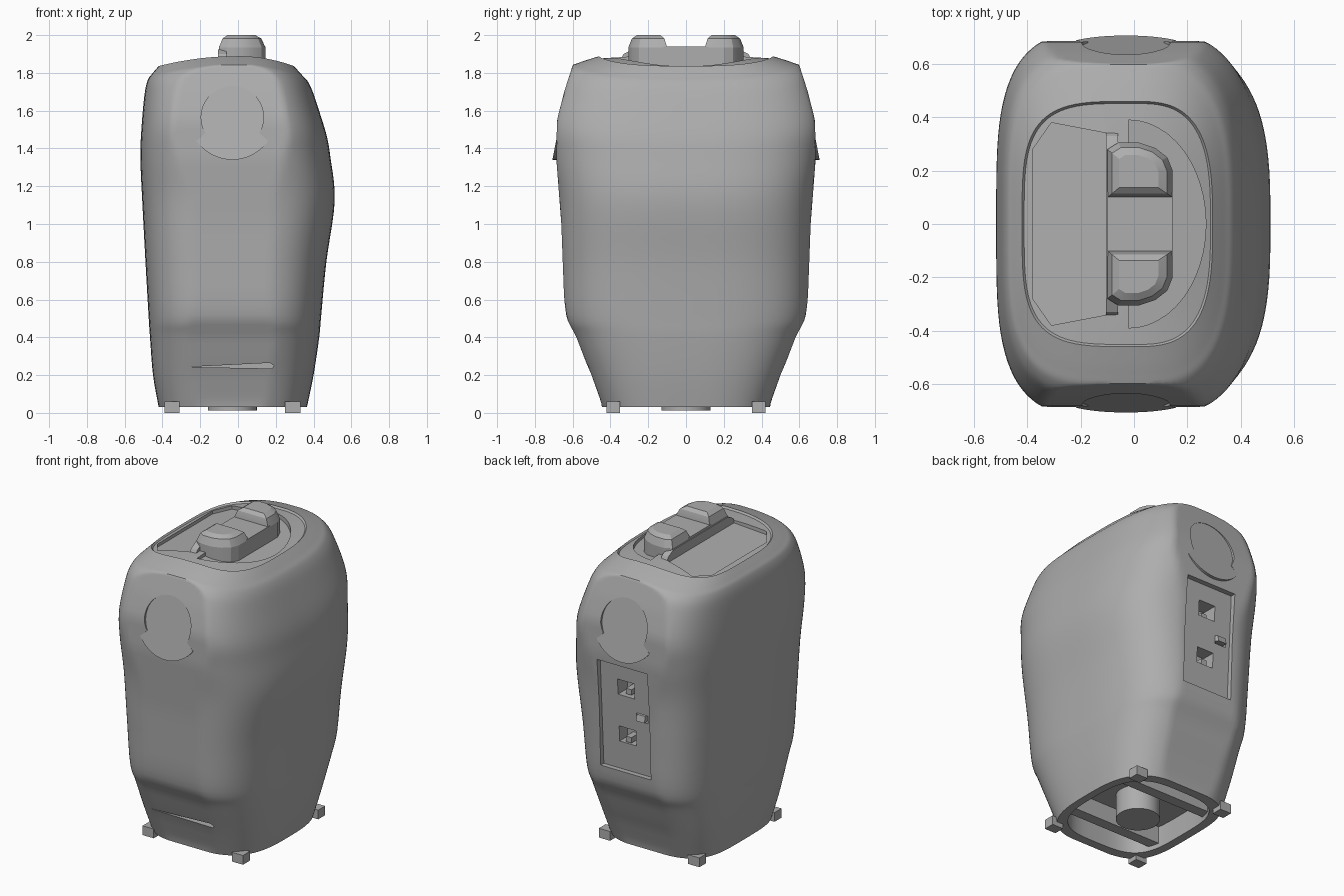
import bpy, bmesh
from math import sin, cos, pi, radians, copysign

cube = bpy.data.objects.get("Cube")
if cube:
    bpy.data.objects.remove(cube)

grey = bpy.data.materials.new("plain grey")
grey.use_nodes = True
grey.diffuse_color = (0.42, 0.42, 0.42, 1)
grey.node_tree.nodes["Principled BSDF"].inputs["Base Color"].default_value = grey.diffuse_color


def loft(name, rings):
    """Skin a list of closed rings and cap both ends."""
    bm = bmesh.new()
    rows = [[bm.verts.new(p) for p in ring] for ring in rings]
    for a, b in zip(rows, rows[1:]):
        for i in range(len(a)):
            j = (i + 1) % len(a)
            bm.faces.new((a[i], a[j], b[j], b[i]))
    bm.faces.new(rows[0][::-1])
    bm.faces.new(rows[-1])
    bmesh.ops.recalc_face_normals(bm, faces=bm.faces)
    mesh = bpy.data.meshes.new(name)
    bm.to_mesh(mesh)
    bm.free()
    mesh.materials.append(grey)
    ob = bpy.data.objects.new(name, mesh)
    bpy.context.collection.objects.link(ob)
    return ob


def box(name, x, y, z):
    corners = [(x[0], y[0]), (x[1], y[0]), (x[1], y[1]), (x[0], y[1])]
    return loft(name, [[(px, py, h) for px, py in corners] for h in z])


def select(ob):
    bpy.ops.object.select_all(action='DESELECT')
    ob.select_set(True)
    bpy.context.view_layer.objects.active = ob


def cut(target, cutter):
    cutter.hide_render = True
    mod = target.modifiers.new("cut", 'BOOLEAN')
    mod.operation = 'DIFFERENCE'
    mod.solver = 'EXACT'
    mod.object = cutter
    select(target)
    bpy.ops.object.modifier_apply(modifier=mod.name)
    bpy.data.objects.remove(cutter)


def smooth(ob, angle=32):
    select(ob)
    bpy.ops.object.shade_smooth_by_angle(angle=radians(angle))


def spline(rows, steps):
    """Catmull-Rom through rows of numbers."""
    out = []
    for i in range(len(rows) - 1):
        p = [rows[min(max(k, 0), len(rows) - 1)] for k in range(i - 1, i + 3)]
        for s in range(steps):
            t = s / steps
            out.append([b + 0.5 * t * (c - a + t * (2*a - 5*b + 4*c - d + t * (3*(b - c) + d - a)))
                        for a, b, c, d in zip(*p)])
    return out + [rows[-1]]


# Depth of the flat end panels at each height
PANEL = [(0, .44), (.06, .45), (.2, .5), (.27, .53), (.4, .58), (.5, .632), (.6, .645),
         (1, .66), (1.35, .687), (1.55, .683), (1.7, .645), (1.84, .6), (2, .55)]


def panel(z):
    for (z0, y0), (z1, y1) in zip(PANEL, PANEL[1:]):
        if z <= z1:
            return y0 + (y1 - y0) * (z - z0) / (z1 - z0)
    return PANEL[-1][1]


def section(z, left, right, depth, sag, count=96):
    """Rounded outline that sags toward the sides and is clipped by the end panels."""
    ring = []
    for i in range(count):
        c, s = cos(2 * pi * (i + .5) / count), sin(2 * pi * (i + .5) / count)
        n = 3 if c > 0 else 3.8
        x = (right if c > 0 else -left) * copysign(abs(c) ** (2 / n), c)
        h = z - sag * (.6 if x > 0 else .3) * x * x
        y = min(depth * abs(s) ** (2 / n), panel(h))
        ring.append((x, copysign(y, s), h))
    return ring


# Main shell: height, left, right, depth, sag
shell_rows = [
    (.03, -.42, .365, .45, 0), (.2, -.45, .4, .515, 0), (.4, -.466, .43, .6, 0),
    (.52, -.474, .441, .65, 0), (.8, -.49, .468, .665, 0), (1.12, -.507, .512, .68, 0),
    (1.35, -.517, .49, .715, 0), (1.55, -.511, .465, .73, .5), (1.76, -.495, .41, .67, 1),
    (1.83, -.478, .375, .62, 1), (1.857, -.455, .34, .56, 1), (1.889, -.42, .295, .46, 1)]
rings = [section(*r) for r in spline(shell_rows, 5)]
# Shallow step inside the top rim
rings += [section(1.877, -.412, .287, .452, 1), section(1.887, -.3, .2, .3, 1),
          section(1.89, -.06, .04, .06, 1)]
shell = loft("shell", rings)

# Sloped tray in the top
tray = [(-.38, -.28), (-.31, -.38), (-.1, -.34), (-.1, .34), (-.31, .38), (-.38, .28)]
cut(shell, loft("tray_cutter", [[(x, y, 1.883 + .18 * x) for x, y in tray],
                                [(x, y, 2.1) for x, y in tray]]))

# Half-round well beside the dial
well = [(-.02 + .29 * cos(a), .39 * sin(a)) for a in [pi * (i / 24 - .5) for i in range(25)]]
cut(shell, loft("well_cutter", [[(x, y, 1.86 - .16 * x) for x, y in well],
                                [(x, y, 2.1) for x, y in well]]))

# Slot low on the front
cut(shell, loft("slot_cutter", [[(-.27, y, .243), (.18, y, .235), (.19, y, .25), (.17, y, .265)]
                                for y in (-.7, -.46)]))

# Hollow underside
cut(shell, loft("base_cutter", [[(x * .86 - .003, y * .86, z) for x, y, _ in
                                 section(.1, -.42, .37, .45, 0)] for z in (-.1, .17)]))

# Socket bay on the back
bay = [(.16, .6, .612), (.16, 1.3, .65), (-.2, 1.3, .65), (-.2, .6, .612)]
cut(shell, loft("bay_cutter", [[(x, y, z) for x, z, y in bay], [(x, .9, z) for x, z, _ in bay]]))
for z in (.83, 1.14):
    cut(shell, box("socket_cutter", (-.08, .04), (.54, .8), (z - .05, z + .05)))
cut(shell, box("latch_cutter", (-.17, -.09), (.57, .8), (.95, 1.0)))

# Round badge with a lower lip, recessed at its top, on both ends
outline = [(-.03 + .165 * cos(radians(a)), 1.565 + .165 * sin(radians(a)))
           for a in range(-30, 211, 6)]
outline += [(-.03 + .23 * cos(radians(a)), 1.57 + .23 * sin(radians(a)))
            for a in range(215, 326, 5)]


def badge(name, side, inner, outer):
    return loft(name, [[(x, side * (.705 - .19 * (z - 1.34) + d), z) for x, z in outline]
                       for d in (inner, outer)])


for side, end in ((-1, "front"), (1, "back")):
    cut(shell, badge("badge_cutter", side, 0, .15))
    smooth(badge(end + "_badge", side, -.06, .002))
smooth(shell)

# Bay fittings
for i, z in enumerate((.83, 1.14)):
    box("socket_tongue_%d" % (i + 1), (-.04, .0), (.53, .615), (z - .045, z - .01))
loft("bay_latch", [[(-.17, .6, .97), (-.08, .6, .97), (-.1, .655, .96), (-.16, .655, .96)],
                   [(-.17, .6, 1.01), (-.08, .6, 1.01), (-.1, .645, 1.0), (-.16, .645, 1.0)]])

# Dial: low bridge, thin back wall and two raised lugs
box("dial_bridge", (-.1, .145), (-.12, .12), (1.83, 1.94))
loft("dial_wall", [[(-.105, -e, z), (-.06, -e, z), (-.06, e, z), (-.105, e, z)]
                   for e, z in ((.36, 1.85), (.33, 1.9), (.28, 1.925))])
lug = [(-.1, .1), (.145, .1), (.145, .2), (.125, .25), (.08, .285), (.02, .305), (-.06, .305),
       (-.1, .28)]
for side, end in ((-1, "front"), (1, "back")):
    levels = [(1.83, 1), (1.935, 1), (1.982, .84), (2.0, .6)]
    lug_ob = loft(end + "_dial_lug",
                  [[(.01 + (x - .01) * k, side * (.19 + (y - .19) * k), z) for x, y in lug]
                   for z, k in levels])
    smooth(lug_ob, 20)

# Underside: round post, cross bars and corner feet
post = [(-.03 + .13 * cos(2 * pi * i / 32), .13 * sin(2 * pi * i / 32)) for i in range(32)]
smooth(loft("base_post", [[(x, y, z) for x, y in post] for z in (.012, .18)]))
for side, end in ((-1, "front"), (1, "back")):
    box(end + "_base_bar", (-.36, .31), sorted((side * .2, side * .27)), (.06, .18))
    for x0, x1, label in ((-.39, -.31, "right"), (.25, .33, "left")):
        box("%s_%s_foot" % (end, label), (x0, x1), sorted((side * .35, side * .42)), (0, .06))
